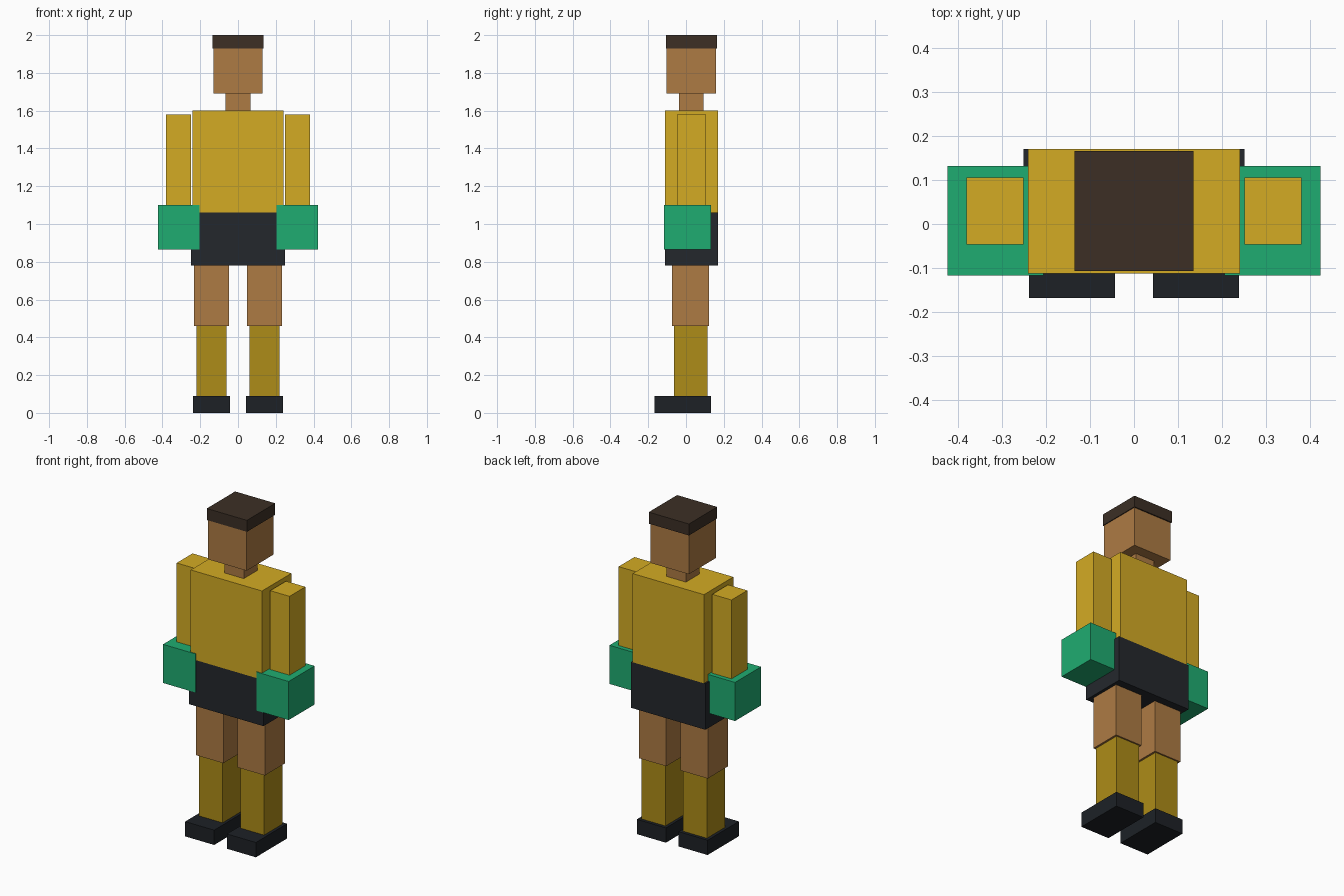
import bpy

if "Cube" in bpy.data.objects:
    bpy.data.objects.remove(bpy.data.objects["Cube"])


def material(name, rgb):
    """Material from 0-255 sRGB values."""
    m = bpy.data.materials.new(name)
    lin = [(c / 255 / 12.92) if c < 11 else ((c / 255 + 0.055) / 1.055) ** 2.4 for c in rgb]
    m.diffuse_color = (*lin, 1.0)
    m.use_nodes = True
    m.node_tree.nodes["Principled BSDF"].inputs["Base Color"].default_value = m.diffuse_color
    return m


SKIN = material("skin", (174, 123, 68))
HAIR = material("hair", (60, 47, 37))
SHIRT = material("shirt", (212, 171, 36))
SHORTS = material("shorts", (36, 39, 44))
GLOVE = material("glove", (31, 172, 113))
SOCK = material("sock", (174, 140, 24))
SHOE = material("shoe", (29, 33, 38))


def box(name, x, y, z, mat):
    """Box spanning the given (min, max) ranges."""
    bpy.ops.mesh.primitive_cube_add(size=1, location=[sum(r) / 2 for r in (x, y, z)])
    ob = bpy.context.object
    ob.name = name
    ob.scale = [r[1] - r[0] for r in (x, y, z)]
    bpy.ops.object.transform_apply(location=False, rotation=False, scale=True)
    ob.data.materials.append(mat)
    return ob


def pair(name, x, y, z, mat):
    """Matching boxes on the right (+x) and left (-x)."""
    box(name + "_right", x, y, z, mat)
    box(name + "_left", (-x[1], -x[0]), y, z, mat)


# Head and body
box("hair", (-0.135, 0.135), (-0.107, 0.165), (1.93, 2.0), HAIR)
box("head", (-0.13, 0.13), (-0.102, 0.158), (1.69, 1.93), SKIN)
box("neck", (-0.065, 0.065), (-0.037, 0.093), (1.60, 1.69), SKIN)
box("torso", (-0.24, 0.24), (-0.112, 0.17), (1.06, 1.60), SHIRT)
box("shorts", (-0.25, 0.25), (-0.112, 0.17), (0.78, 1.06), SHORTS)

# Arms and gloves
pair("arm", (0.25, 0.38), (-0.047, 0.105), (1.10, 1.58), SHIRT)
pair("glove", (0.205, 0.423), (-0.117, 0.132), (0.865, 1.10), GLOVE)

# Legs
pair("thigh", (0.048, 0.232), (-0.073, 0.122), (0.46, 0.78), SKIN)
pair("sock", (0.06, 0.22), (-0.063, 0.113), (0.09, 0.46), SOCK)
pair("shoe", (0.043, 0.238), (-0.168, 0.132), (0.0, 0.09), SHOE)
